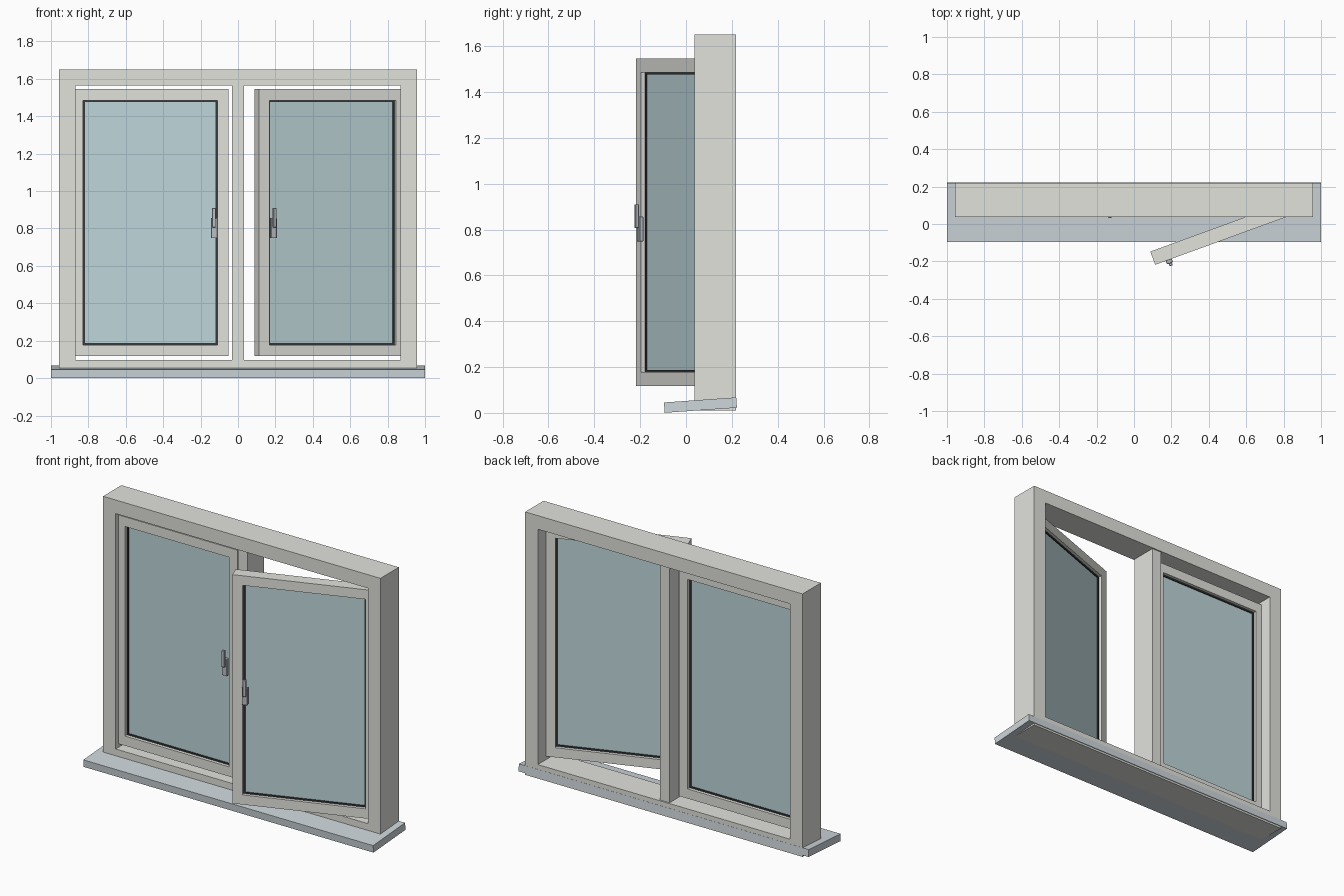
import bpy, bmesh
from math import radians
from mathutils import Matrix, Vector

if "Cube" in bpy.data.objects:
    bpy.data.objects.remove(bpy.data.objects["Cube"])


def material(name, rgb):
    m = bpy.data.materials.new(name)
    m.diffuse_color = (*rgb, 1)
    m.use_nodes = True
    m.node_tree.nodes["Principled BSDF"].inputs["Base Color"].default_value = m.diffuse_color
    return m


PAINT = material("paint", (0.76, 0.76, 0.72))
SILL = material("sill_metal", (0.62, 0.68, 0.71))
GLASS = material("glass_blue", (0.52, 0.67, 0.70))
RUBBER = material("rubber", (0.04, 0.04, 0.045))
METAL = material("handle_metal", (0.50, 0.53, 0.55))


def box(name, x, y, z, mat, matrix=Matrix(), bevel=0):
    """Box from (min, max) ranges; x may be given in either order."""
    lo, hi = (Vector(c) for c in zip(sorted(x), y, z))
    bm = bmesh.new()
    bmesh.ops.create_cube(bm, size=1)
    bmesh.ops.scale(bm, vec=hi - lo, verts=bm.verts)
    bmesh.ops.translate(bm, vec=(lo + hi) / 2, verts=bm.verts)
    if bevel:
        bmesh.ops.bevel(bm, geom=bm.edges[:], offset=bevel, segments=1, affect='EDGES')
    me = bpy.data.meshes.new(name)
    bm.to_mesh(me)
    bm.free()
    me.materials.append(mat)
    ob = bpy.data.objects.new(name, me)
    ob.matrix_world = matrix
    bpy.context.collection.objects.link(ob)
    return ob


# Outer frame
FY = (0.037, 0.218)
for side, s in (("left", -1), ("right", 1)):
    box(f"frame_jamb_{side}", (s * 0.87, s * 0.957), FY, (0.01, 1.65), PAINT)
box("frame_head", (-0.87, 0.87), FY, (1.565, 1.65), PAINT)
box("frame_bottom_rail", (-0.87, 0.87), FY, (0.01, 0.097), PAINT)
box("mullion", (-0.033, 0.033), (0.045, 0.21), (0.097, 1.565), PAINT)

# Sloping sill
box("sill", (-1, 1), (-0.158, 0.158), (-0.0225, 0.0225), SILL,
    Matrix.Translation((0, 0.063, 0.034)) @ Matrix.Rotation(radians(4), 4, 'X'))

# Sashes, modelled from the hinge edge (x = 0) towards the free edge
W, D, ST = 0.838, 0.0375, 0.06
Z0, Z1 = 0.118, 1.545


def ring(name, inset, width, depth, mat, f, m):
    a, b = inset, W - inset
    z0, z1 = Z0 + inset, Z1 - inset
    y = (-depth, depth)
    box(name + "_hinge_stile", (f * a, f * (a + width)), y, (z0, z1), mat, m)
    box(name + "_free_stile", (f * (b - width), f * b), y, (z0, z1), mat, m)
    inner = (f * (a + width), f * (b - width))
    box(name + "_bottom", inner, y, (z0, z0 + width), mat, m)
    box(name + "_top", inner, y, (z1 - width, z1), mat, m)


def sash(side, s, angle):
    f = -s
    m = Matrix.Translation((s * 0.888, 0.104, 0)) @ Matrix.Rotation(radians(angle), 4, 'Z')
    ring(f"{side}_sash", 0, ST, D, PAINT, f, m)
    ring(f"{side}_gasket", ST, 0.009, 0.0175, RUBBER, f, m)
    g = ST + 0.009
    box(f"{side}_glass", (f * g, f * (W - g)), (-0.011, 0.011), (Z0 + g, Z1 - g), GLASS, m)
    # Handle: backplate and lever
    box(f"{side}_handle_plate", (f * (W - 0.094), f * (W - 0.06)),
        (-D - 0.019, -D + 0.001), (0.748, 0.856), METAL, m, 0.002)
    box(f"{side}_handle_lever", (f * (W - 0.088), f * (W - 0.069)),
        (-D - 0.034, -D - 0.018), (0.806, 0.91), METAL, m, 0.002)


sash("left", -1, 0)
sash("right", 1, 20)
